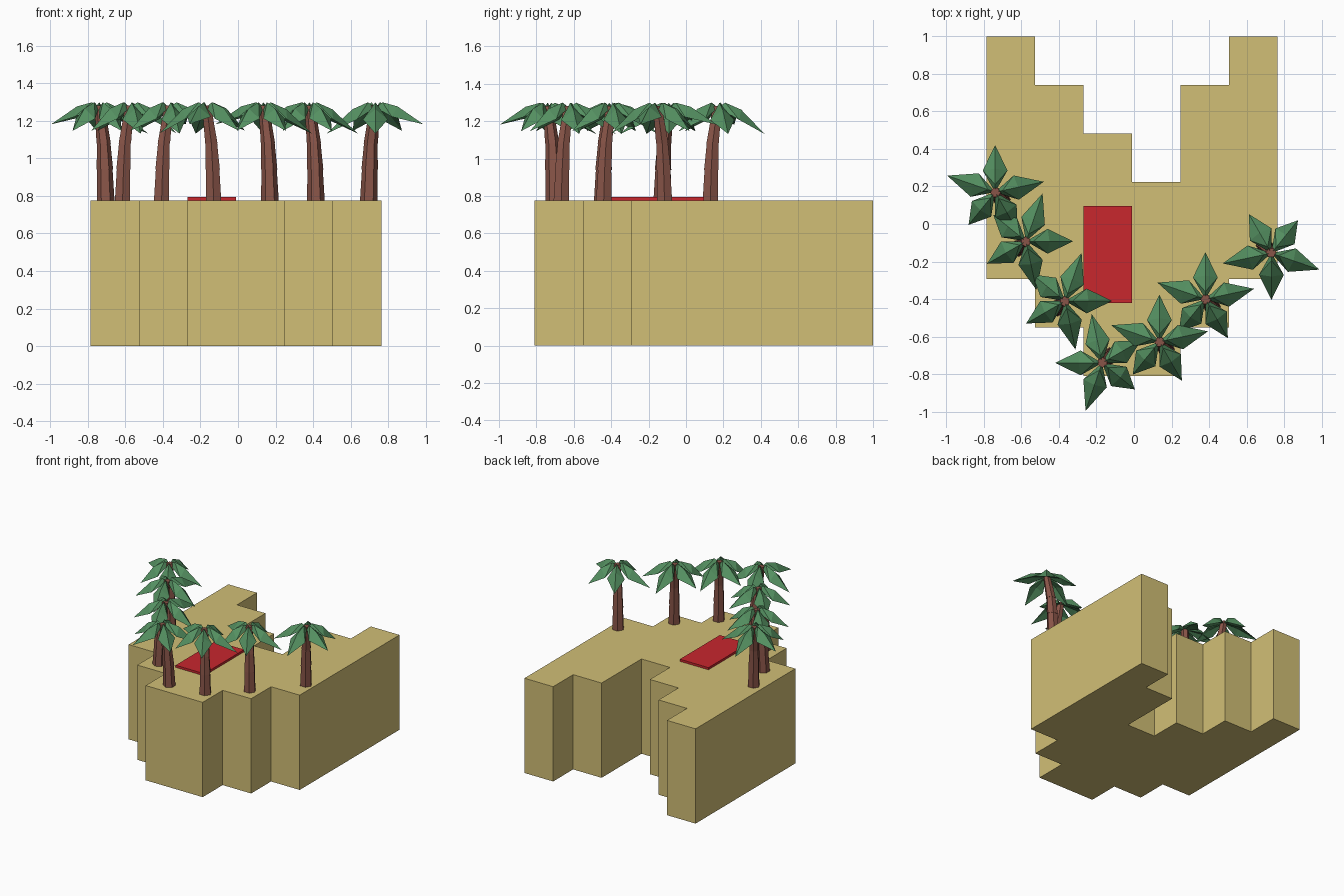
import bpy, bmesh
from math import sin, cos, radians, pi
from mathutils import Vector, Matrix

if "Cube" in bpy.data.objects:
    bpy.data.objects.remove(bpy.data.objects["Cube"])


def material(name, rgb):
    m = bpy.data.materials.new(name)
    m.diffuse_color = (*rgb, 1)
    m.use_nodes = True
    m.node_tree.nodes["Principled BSDF"].inputs["Base Color"].default_value = m.diffuse_color
    return m


SAND = material("sand", (0.64, 0.52, 0.18))
RED = material("red", (0.58, 0.02, 0.027))
BARK = material("bark", (0.25, 0.09, 0.065))
LEAF = material("leaf", (0.09, 0.28, 0.12))


def finish(bm, name, mat):
    bmesh.ops.recalc_face_normals(bm, faces=bm.faces)
    me = bpy.data.meshes.new(name)
    bm.to_mesh(me)
    bm.free()
    me.materials.append(mat)
    ob = bpy.data.objects.new(name, me)
    bpy.context.collection.objects.link(ob)
    return ob


def prism(name, outline, z0, z1, mat):
    bm = bmesh.new()
    face = bm.faces.new([bm.verts.new((x, y, z0)) for x, y in outline])
    ext = bmesh.ops.extrude_face_region(bm, geom=[face], use_keep_orig=True)
    verts = [g for g in ext["geom"] if isinstance(g, bmesh.types.BMVert)]
    bmesh.ops.translate(bm, verts=verts, vec=(0, 0, z1 - z0))
    return finish(bm, name, mat)


# Stepped sand block: column edges with front and back limits per column
xs = [-0.787, -0.528, -0.27, -0.011, 0.247, 0.505, 0.765]
front = [-0.293, -0.551, -0.81, -0.81, -0.551, -0.293]
back = [1.0, 0.741, 0.483, 0.224, 0.741, 1.0]


def steps(ys):
    pts = []
    for i, y in enumerate(ys):
        if i == 0 or ys[i - 1] != y:
            pts.append((xs[i], y))
        if i == 5 or ys[i + 1] != y:
            pts.append((xs[i + 1], y))
    return pts


TOP = 0.777
prism("sand_block", steps(front) + steps(back)[::-1], 0, TOP, SAND)

# Red mat
prism("red_mat", [(-0.27, -0.422), (-0.011, -0.422), (-0.011, 0.095), (-0.27, 0.095)],
      TOP, 0.795, RED)

# Palm trunk: three stacked tapering segments that lean toward the crown
CROWN = Vector((-0.035, 0.04))
SEGMENTS = [  # z, radius, lean at bottom, then at top
    (0.0, 0.047, 0.0, 0.163, 0.041, 0.12),
    (0.163, 0.044, 0.12, 0.303, 0.036, 0.3),
    (0.303, 0.038, 0.3, 0.505, 0.027, 0.95),
]


def trunk(name):
    bm = bmesh.new()
    for z0, r0, l0, z1, r1, l1 in SEGMENTS:
        rings = []
        for z, r, l in ((z0, r0, l0), (z1, r1, l1)):
            c = CROWN * l
            rings.append([bm.verts.new((c.x + r * cos(k * pi / 3), c.y + r * sin(k * pi / 3), z))
                          for k in range(6)])
        lo, hi = rings
        for k in range(6):
            n = (k + 1) % 6
            bm.faces.new((lo[k], lo[n], hi[n], hi[k]))
        bm.faces.new(lo[::-1])
        bm.faces.new(hi)
    return finish(bm, name, BARK)


# Crown: five folded drooping leaves (angle, length, tip height)
LEAVES = [(90, 0.25, 0.355), (161, 0.27, 0.405), (231, 0.225, 0.37),
          (300, 0.24, 0.37), (12, 0.265, 0.355)]


def crown(name):
    bm = bmesh.new()
    for angle, length, tip_z in LEAVES:
        mid_z = 0.5 - (0.405 - tip_z) * 0.3
        pts = [(0, 0, 0.495), (0.04, 0, 0.522), (0.125, 0, mid_z), (length, 0, tip_z),
               (0.115, 0.066, mid_z - 0.055), (0.115, -0.066, mid_z - 0.055),
               (0.115, 0, mid_z - 0.03)]
        rot = Matrix.Translation((CROWN.x, CROWN.y, 0)) @ Matrix.Rotation(radians(angle), 4, 'Z')
        root, bend, mid, tip, left, right, under = [bm.verts.new(rot @ Vector(p)) for p in pts]
        for side in (left, right):
            for f in ((root, bend, side), (bend, mid, side), (mid, tip, side),
                      (root, side, under), (side, tip, under)):
                bm.faces.new(f)
    return finish(bm, name, LEAF)


# Seven palms along the front edge: base position and quarter-turn
PALMS = [(-0.705, 0.13, 0), (-0.615, -0.127, -90), (-0.407, -0.445, -90),
         (-0.13, -0.705, 90), (0.17, -0.667, 0), (0.415, -0.44, 0), (0.697, -0.115, 180)]
for i, (x, y, turn) in enumerate(PALMS, 1):
    for ob in (trunk(f"palm_trunk_{i}"), crown(f"palm_crown_{i}")):
        ob.location = (x, y, TOP)
        ob.rotation_euler.z = radians(turn)
